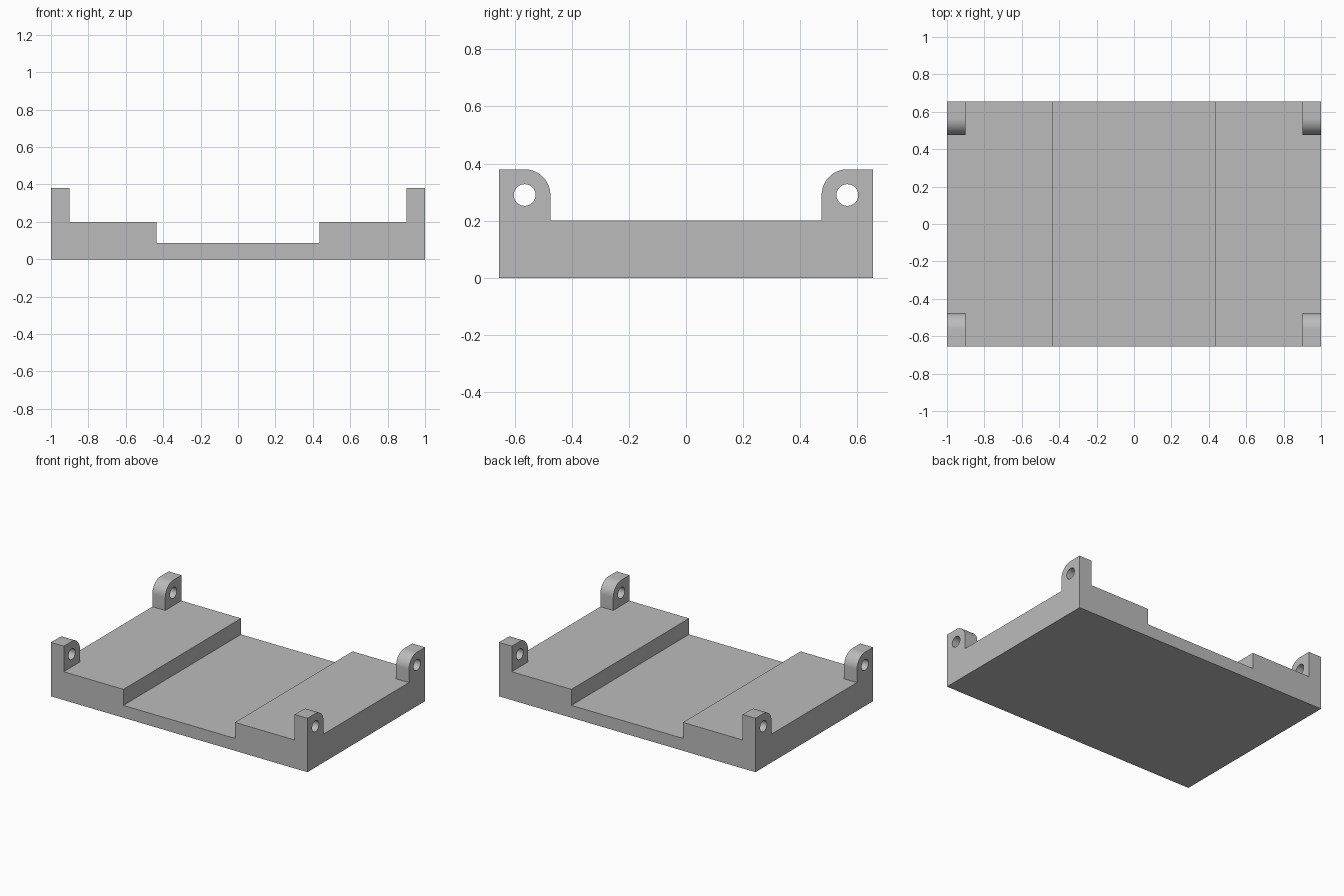
import bpy
import bmesh
from math import sin, cos, pi
from mathutils import Vector

if "Cube" in bpy.data.objects:
    bpy.data.objects.remove(bpy.data.objects["Cube"])

grey = bpy.data.materials.new("light grey")
grey.use_nodes = True
colour = (0.5, 0.5, 0.5, 1)
grey.diffuse_color = colour
grey.node_tree.nodes["Principled BSDF"].inputs["Base Color"].default_value = colour


def prism(name, points, offset):
    """Solid made by sweeping a closed outline along an offset."""
    bm = bmesh.new()
    face = bm.faces.new([bm.verts.new(p) for p in points])
    swept = bmesh.ops.extrude_face_region(bm, geom=[face])["geom"]
    verts = [v for v in swept if isinstance(v, bmesh.types.BMVert)]
    bmesh.ops.translate(bm, verts=verts, vec=Vector(offset))
    bmesh.ops.recalc_face_normals(bm, faces=bm.faces)
    mesh = bpy.data.meshes.new(name)
    bm.to_mesh(mesh)
    bm.free()
    mesh.materials.append(grey)
    obj = bpy.data.objects.new(name, mesh)
    bpy.context.collection.objects.link(obj)
    return obj


def arc(y, z, radius, start, end, steps):
    angles = [start + (end - start) * i / steps for i in range(steps + 1)]
    return [(y + radius * cos(a), z + radius * sin(a)) for a in angles]


HALF_LENGTH, HALF_WIDTH = 1.0, 0.655
DECK, CHANNEL, CHANNEL_HALF = 0.2, 0.087, 0.435
LUG_THICK, LUG_Y, LUG_Z, LUG_RADIUS, HOLE_RADIUS = 0.1, 0.565, 0.29, 0.09, 0.038

# Base plate with a wide channel running front to back
half = [(HALF_LENGTH, 0), (HALF_LENGTH, DECK), (CHANNEL_HALF, DECK), (CHANNEL_HALF, CHANNEL)]
outline = half + [(-x, z) for x, z in reversed(half)]
prism("base_plate", [(x, -HALF_WIDTH, z) for x, z in outline], (0, 2 * HALF_WIDTH, 0))

# Corner lugs, rounded on the inner top edge and drilled through sideways
lug_outline = [(HALF_WIDTH, DECK), (HALF_WIDTH, LUG_Z + LUG_RADIUS)]
lug_outline += arc(LUG_Y, LUG_Z, LUG_RADIUS, pi / 2, pi, 16)
lug_outline += [(LUG_Y - LUG_RADIUS, DECK)]
hole_outline = arc(LUG_Y, LUG_Z, HOLE_RADIUS, 0, 2 * pi, 32)[:-1]

for side, sx in (("left", 1), ("right", -1)):
    for end, sy in (("front", -1), ("back", 1)):
        lug = prism(f"{end}_{side}_lug",
                    [(sx * HALF_LENGTH, sy * y, z) for y, z in lug_outline],
                    (-sx * LUG_THICK, 0, 0))
        drill = prism("drill",
                      [(sx * (HALF_LENGTH + LUG_THICK), sy * y, z) for y, z in hole_outline],
                      (-sx * 3 * LUG_THICK, 0, 0))
        cut = lug.modifiers.new("hole", "BOOLEAN")
        cut.operation, cut.solver, cut.object = "DIFFERENCE", "EXACT", drill
        bpy.ops.object.select_all(action="DESELECT")
        bpy.context.view_layer.objects.active = lug
        lug.select_set(True)
        bpy.ops.object.modifier_apply(modifier=cut.name)
        bpy.data.objects.remove(drill)
        bpy.ops.object.shade_smooth_by_angle(angle=pi / 6)
